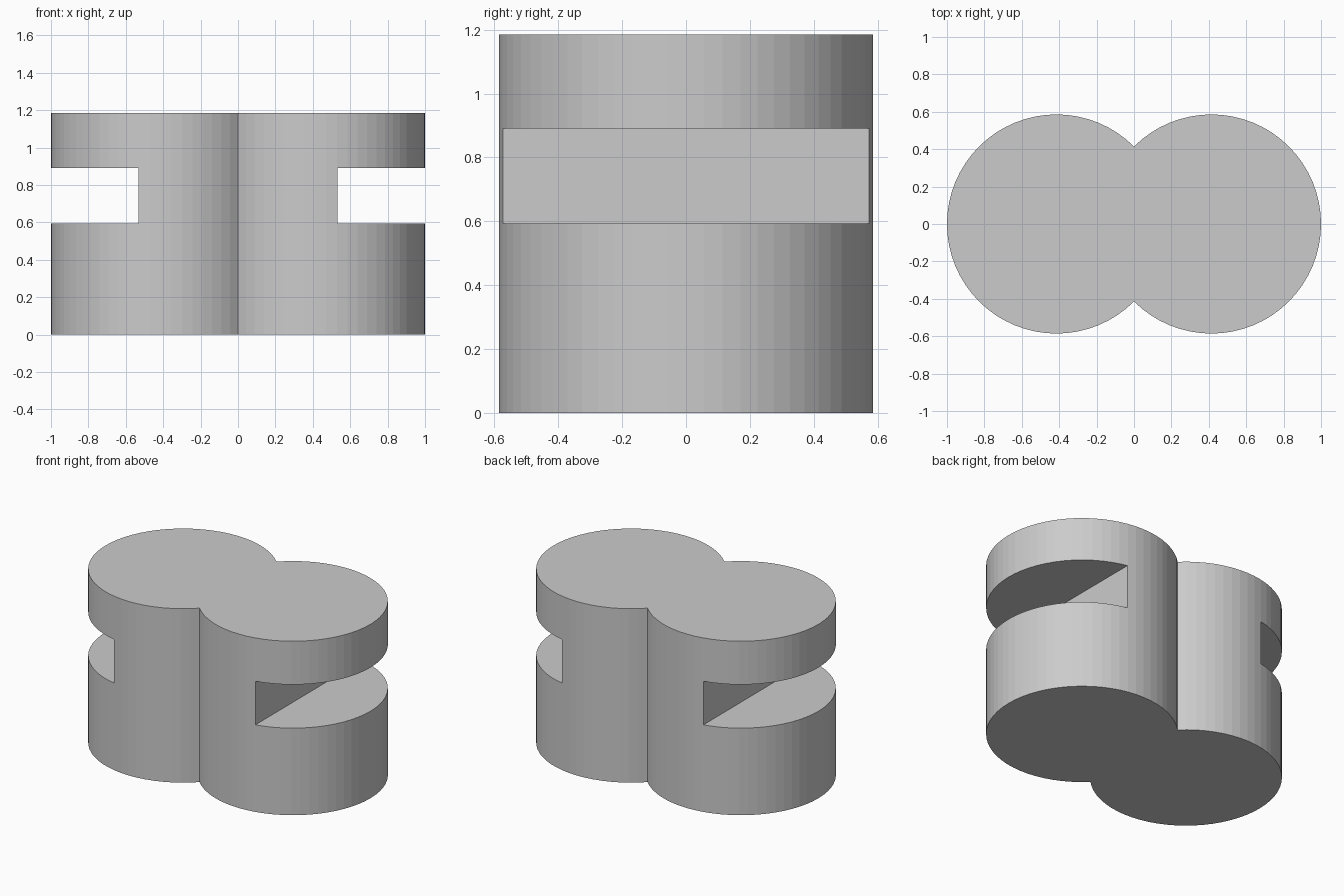
import bpy
import bmesh
from math import radians, sin, cos, sqrt

cube = bpy.data.objects.get("Cube")
if cube:
    bpy.data.objects.remove(cube, do_unlink=True)

CENTRE = sqrt(2) - 1          # lobe centre distance from the middle
RADIUS = 1 - CENTRE           # lobe radius
HEIGHT = 1.185
SLOT_LOW, SLOT_HIGH, SLOT_X = 0.593, 0.89, 0.533
SEGMENTS = 48                 # sides on each three-quarter arc

grey = bpy.data.materials.new("plain grey")
grey.use_nodes = True
colour = (0.6, 0.6, 0.6, 1)
grey.diffuse_color = colour
grey.node_tree.nodes["Principled BSDF"].inputs["Base Color"].default_value = colour


def extruded(name, outline, low, high):
    """Closed prism from a flat outline."""
    bm = bmesh.new()
    base = bm.faces.new([bm.verts.new((x, y, low)) for x, y in outline])
    top = bmesh.ops.extrude_face_region(bm, geom=[base])["geom"]
    verts = [v for v in top if isinstance(v, bmesh.types.BMVert)]
    bmesh.ops.translate(bm, verts=verts, vec=(0, 0, high - low))
    bmesh.ops.recalc_face_normals(bm, faces=bm.faces)
    mesh = bpy.data.meshes.new(name)
    bm.to_mesh(mesh)
    bm.free()
    mesh.materials.append(grey)
    obj = bpy.data.objects.new(name, mesh)
    bpy.context.collection.objects.link(obj)
    return obj


# Two-lobed body: a pair of arcs meeting in a crease at front and back
outline = []
for side, start in ((1, -135), (-1, 45)):
    for i in range(SEGMENTS):
        a = radians(start + 270 * i / SEGMENTS)
        outline.append((side * CENTRE + RADIUS * cos(a), RADIUS * sin(a)))
body = extruded("two_lobed_body", outline, 0, HEIGHT)

# Straight slot cut through the outer part of each lobe
bpy.context.view_layer.objects.active = body
for side, label in ((1, "left"), (-1, "right")):
    box = [(side * x, y) for x, y in
           ((SLOT_X, -1), (2, -1), (2, 1), (SLOT_X, 1))]
    cutter = extruded(label + "_slot_cutter", box, SLOT_LOW, SLOT_HIGH)
    cutter.hide_render = True
    cut = body.modifiers.new(label + "_slot", 'BOOLEAN')
    cut.operation = 'DIFFERENCE'
    cut.solver = 'EXACT'
    cut.object = cutter
    bpy.ops.object.modifier_apply(modifier=cut.name)
    bpy.data.objects.remove(cutter, do_unlink=True)
